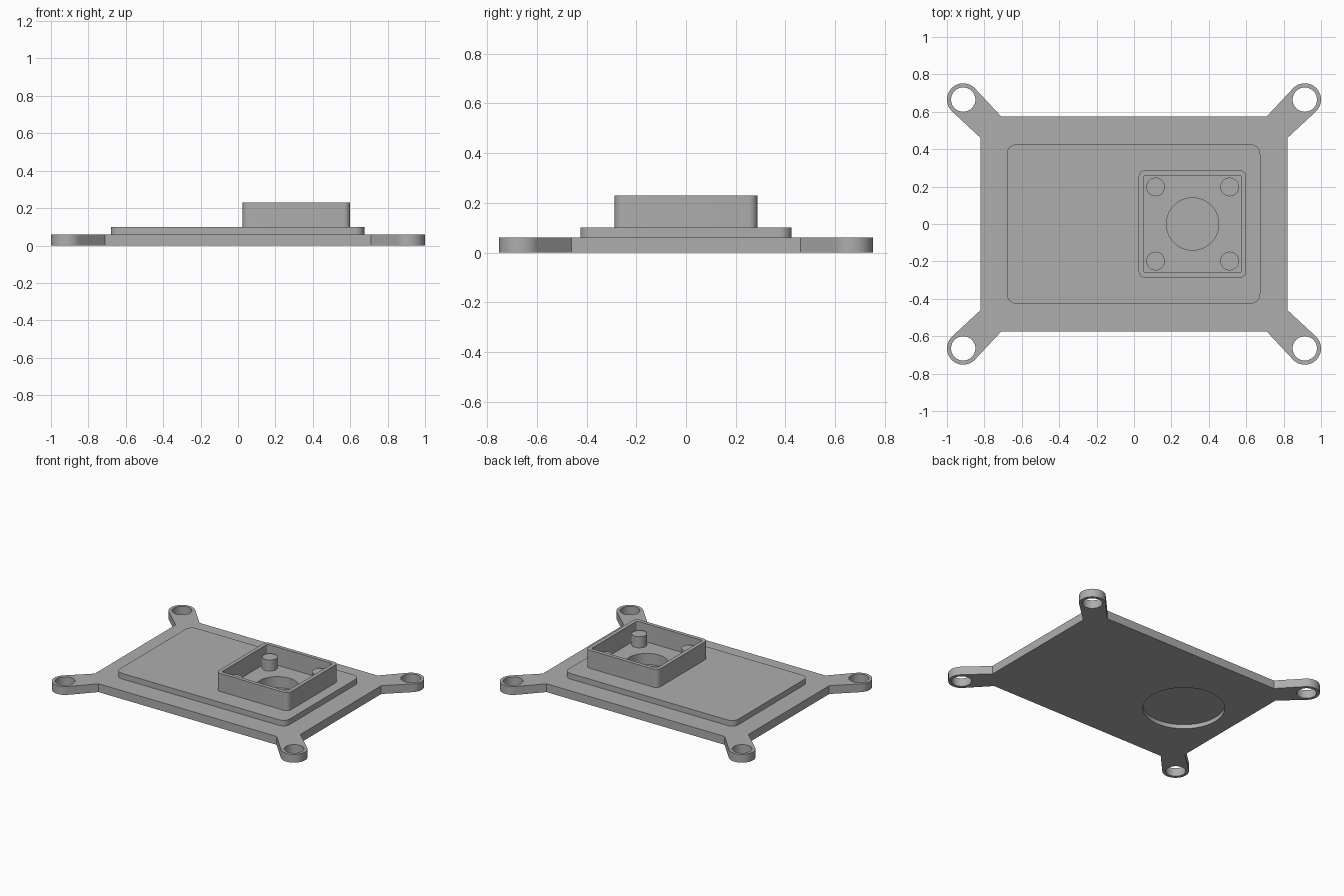
import bpy
import bmesh
from math import acos, atan2, cos, hypot, pi, sin

cube = bpy.data.objects.get("Cube")
if cube:
    bpy.data.objects.remove(cube, do_unlink=True)

grey = bpy.data.materials.new("plain grey")
grey.use_nodes = True
grey.diffuse_color = (0.42, 0.42, 0.42, 1)
grey.node_tree.nodes["Principled BSDF"].inputs["Base Color"].default_value = grey.diffuse_color


def arc(x, y, r, start, end, steps):
    return [(x + r * cos(start + (end - start) * i / steps),
             y + r * sin(start + (end - start) * i / steps)) for i in range(steps + 1)]


def circle(x, y, r, sides=48):
    return arc(x, y, r, 0, 2 * pi, sides)[:-1]


def rounded_rect(x0, x1, half_y, r):
    centres = [(x1 - r, half_y - r), (x0 + r, half_y - r),
               (x0 + r, r - half_y), (x1 - r, r - half_y)]
    return [p for i, (x, y) in enumerate(centres)
            for p in arc(x, y, r, i * pi / 2, (i + 1) * pi / 2, 8)]


def prism(name, outline, z0, z1):
    bm = bmesh.new()
    face = bm.faces.new([bm.verts.new((x, y, z0)) for x, y in outline])
    new = bmesh.ops.extrude_face_region(bm, geom=[face])["geom"]
    bmesh.ops.translate(bm, vec=(0, 0, z1 - z0),
                        verts=[v for v in new if isinstance(v, bmesh.types.BMVert)])
    bmesh.ops.recalc_face_normals(bm, faces=bm.faces)
    mesh = bpy.data.meshes.new(name)
    bm.to_mesh(mesh)
    bm.free()
    mesh.materials.append(grey)
    obj = bpy.data.objects.new(name, mesh)
    bpy.context.collection.objects.link(obj)
    return obj


def cut(obj, *cutters):
    for cutter in cutters:
        mod = obj.modifiers.new(cutter.name, "BOOLEAN")
        mod.operation = "DIFFERENCE"
        mod.solver = "EXACT"
        mod.object = cutter


# Base plate outline: one corner lug with tangent arms, mirrored to four corners
lug_x, lug_y, lug_r = 0.913, 0.665, 0.087
side, back = (0.82, 0.46), (0.71, 0.575)


def tangent(point, turn):
    dx, dy = point[0] - lug_x, point[1] - lug_y
    return atan2(dy, dx) + turn * acos(lug_r / hypot(dx, dy))


start = tangent(side, 1)
end = tangent(back, -1)
while end < start:
    end += 2 * pi
corner = [side] + arc(lug_x, lug_y, lug_r, start, end, 28) + [back]
outline, bolt_holes = [], []
for sx, sy in ((1, 1), (-1, 1), (-1, -1), (1, -1)):
    outline += [(x * sx, y * sy) for x, y in corner[::sx * sy]]
    bolt_holes.append(prism("bolt_hole_cutter", circle(lug_x * sx, lug_y * sy, 0.065), -0.1, 0.2))

# Stepped plates with a blind well on top and a shallow round recess below
base = prism("base_plate", outline, 0, 0.06)
deck = prism("raised_deck", rounded_rect(-0.68, 0.675, 0.425, 0.05), 0.05, 0.10)
well = prism("well_cutter", circle(0.313, 0, 0.14, 64), 0.02, 0.2)
recess = prism("recess_cutter", circle(-0.425, 0, 0.268, 64), -0.1, 0.03)
cut(base, well, recess, *bolt_holes)
cut(deck, well)

# Open square housing
housing = prism("housing_wall", rounded_rect(0.025, 0.6, 0.287, 0.035), 0.09, 0.23)
cavity = prism("cavity_cutter", rounded_rect(0.052, 0.573, 0.26, 0.01), 0, 0.3)
cut(housing, cavity)

# Four support posts inside the housing
posts = [prism("support_post", circle(x, y, 0.05, 32), 0.09, 0.18)
         for x in (0.115, 0.511) for y in (-0.198, 0.198)]

# Apply the cuts, drop the cutters and keep edges crisp
parts = [base, deck, housing] + posts
for obj in parts:
    bpy.ops.object.select_all(action="DESELECT")
    obj.select_set(True)
    bpy.context.view_layer.objects.active = obj
    for mod in list(obj.modifiers):
        bpy.ops.object.modifier_apply(modifier=mod.name)
    bpy.ops.object.shade_smooth_by_angle(angle=pi / 6)
for cutter in [well, recess, cavity] + bolt_holes:
    bpy.data.objects.remove(cutter, do_unlink=True)
